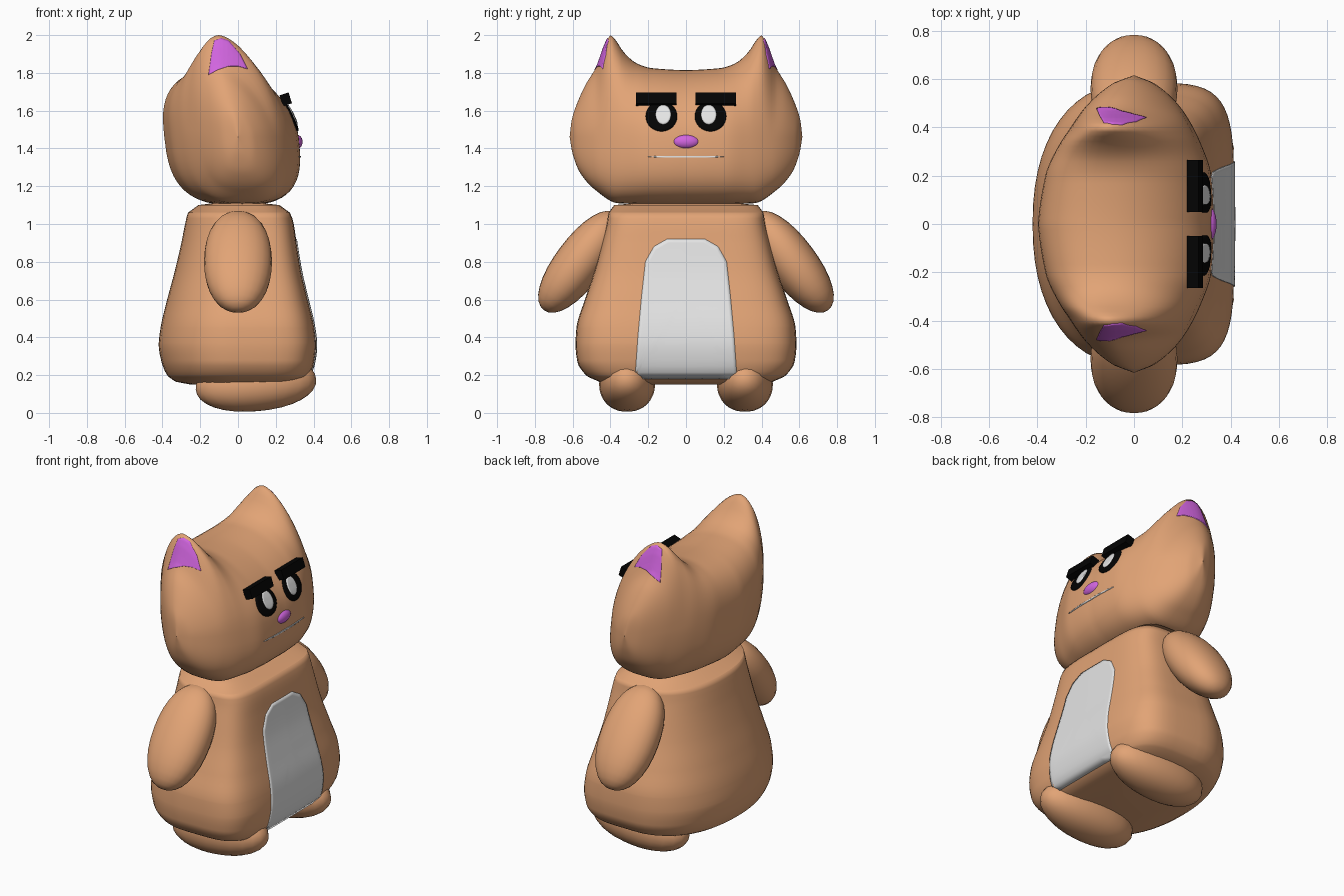
import bpy, bmesh, math
from mathutils import Vector, Matrix
from mathutils.bvhtree import BVHTree

if "Cube" in bpy.data.objects:
    bpy.data.objects.remove(bpy.data.objects["Cube"])


def material(name, rgb):
    m = bpy.data.materials.new(name)
    m.diffuse_color = (*rgb, 1)
    m.use_nodes = True
    m.node_tree.nodes["Principled BSDF"].inputs["Base Color"].default_value = m.diffuse_color
    return m


TAN = material("tan fur", (0.76, 0.37, 0.18))
WHITE = material("white", (0.78, 0.78, 0.78))
BLACK = material("black", (0.001, 0.001, 0.001))
PURPLE = material("purple", (0.64, 0.13, 0.74))


def make(name, bm, mat, smooth=True):
    me = bpy.data.meshes.new(name)
    bm.to_mesh(me)
    bm.free()
    me.materials.append(mat)
    for p in me.polygons:
        p.use_smooth = smooth
    ob = bpy.data.objects.new(name, me)
    bpy.context.collection.objects.link(ob)
    return ob


def curve(table, x):
    """Smooth interpolation through (x, value) pairs."""
    def slope(i):
        if i == 0 or i == len(table) - 1:
            return 0 if i == 0 else (table[i][1] - table[i-1][1]) / (table[i][0] - table[i-1][0])
        a = (table[i][1] - table[i-1][1]) / (table[i][0] - table[i-1][0])
        b = (table[i+1][1] - table[i][1]) / (table[i+1][0] - table[i][0])
        return 0 if a * b <= 0 else 2 * a * b / (a + b)
    x = min(max(x, table[0][0]), table[-1][0])
    i = max(k for k in range(len(table) - 1) if table[k][0] <= x)
    (x0, v0), (x1, v1) = table[i], table[i+1]
    h = x1 - x0
    t = (x - x0) / h
    return (v0 * (2*t**3 - 3*t*t + 1) + slope(i) * h * (t**3 - 2*t*t + t)
            + v1 * (3*t*t - 2*t**3) + slope(i+1) * h * (t**3 - t*t))


def power(v, n):
    return math.copysign(abs(v) ** (2 / n), v)


def loft(name, rings, mat):
    bm = bmesh.new()
    vs = [[bm.verts.new(p) for p in r] for r in rings]
    n = len(vs[0])
    for a, b in zip(vs, vs[1:]):
        for i in range(n):
            j = (i + 1) % n
            bm.faces.new((a[i], a[j], b[j], b[i]))
    bm.faces.new(vs[0])
    bm.faces.new(vs[-1])
    bmesh.ops.recalc_face_normals(bm, faces=bm.faces[:])
    return make(name, bm, mat)


def blob(name, loc, size, mat, rot=(0, 'X'), n=2.0):
    """Rounded, slightly squared ellipsoid."""
    bm = bmesh.new()
    bmesh.ops.create_uvsphere(bm, u_segments=24, v_segments=16, radius=1)
    for v in bm.verts:
        v.co /= sum(abs(c) ** n for c in v.co) ** (1 / n)
    bm.transform(Matrix.Translation(loc) @ Matrix.Rotation(rot[0], 4, rot[1])
                 @ Matrix.Diagonal((*size, 1)))
    return make(name, bm, mat)


def patch(name, target, outline, axis, side, mat, lift=0.005, rings=10, sub=6):
    """Thin plate laid on a surface, outline in (horizontal, z)."""
    tree = BVHTree.FromPolygons([v.co for v in target.data.vertices],
                                [p.vertices[:] for p in target.data.polygons])
    d = Vector((side, 0, 0)) if axis == 'X' else Vector((0, side, 0))
    pts = []
    for a, b in zip(outline, outline[1:] + outline[:1]):
        pts += [Vector(a).lerp(Vector(b), k / sub) for k in range(sub)]
    mid = sum(pts, Vector((0, 0))) / len(pts)

    def put(p, up):
        o = Vector((0, p.x, p.y)) if axis == 'X' else Vector((p.x, 0, p.y))
        hit, nrm, _, _ = tree.ray_cast(o + d * 2, -d)
        if hit is None:
            hit, nrm, _, _ = tree.find_nearest(o + d * 0.4)
        return hit + nrm * up

    bm = bmesh.new()
    centre = bm.verts.new(put(mid, lift))
    loops = [[bm.verts.new(put(mid.lerp(p, r / rings), lift)) for p in pts]
             for r in range(1, rings + 1)]
    loops.append([bm.verts.new(put(p, -0.003)) for p in pts])
    n = len(pts)
    for i in range(n):
        j = (i + 1) % n
        bm.faces.new((centre, loops[0][i], loops[0][j]))
        for a, b in zip(loops, loops[1:]):
            bm.faces.new((a[i], b[i], b[j], a[j]))
    bm.normal_update()
    if sum((f.normal * f.calc_area() for f in bm.faces), Vector()).dot(d) < 0:
        bmesh.ops.reverse_faces(bm, faces=bm.faces[:])
    return make(name, bm, mat)


def ellipse(cx, cz, rx, rz, n=32):
    return [(cx + rx * math.cos(2 * math.pi * i / n), cz + rz * math.sin(2 * math.pi * i / n))
            for i in range(n)]


ANGLES = [2 * math.pi * i / 56 for i in range(56)]

# Body: pear-shaped loft with a flat front and rounder back (z, front, back, half width)
profile = [(.15, .25, .25, .40), (.165, .33, .33, .46), (.2, .38, .375, .53),
           (.27, .405, .405, .575), (.36, .415, .42, .585), (.45, .405, .41, .58),
           (.6, .37, .375, .535), (.75, .335, .335, .485), (.9, .31, .3, .445),
           (1.0, .295, .28, .42), (1.06, .275, .265, .41), (1.1, .22, .21, .38),
           (1.112, .12, .12, .25)]
levels = sorted({r[0] for r in profile} | {.16 + .03 * i for i in range(31)})
rings = []
for z in levels:
    front, back, half = (curve([(r[0], r[k]) for r in profile], z) for k in (1, 2, 3))
    ring = []
    for a in ANGLES:
        c, s = math.cos(a), math.sin(a)
        n, r = (4.8, front) if c > 0 else (2.25, back)
        ring.append((r * power(c, n), half * power(s, n), z))
    rings.append(ring)
body = loft("body", rings, TAN)

# Head with ears: lens-shaped loft from side to side
TOP = [(0, 1.815), (.18, 1.825), (.26, 1.85), (.33, 1.91), (.37, 1.97), (.4, 2.0), (.43, 1.95),
       (.47, 1.84), (.53, 1.74), (.58, 1.63), (.605, 1.55), (.616, 1.46)]
BOTTOM = [(0, 1.1), (.36, 1.11), (.48, 1.18), (.56, 1.27), (.6, 1.37), (.616, 1.46)]
DEPTH = [(0, .355), (.2, .335), (.33, .285), (.47, .2), (.58, .085), (.616, 0)]
ROUND = [(0, 2.2), (.2, 2.25), (.33, 2.1), (.4, 1.75), (.5, 1.8), (.616, 2)]
rings = []
for k in range(-40, 41):
    y = .6158 * math.sin(k / 40 * math.pi / 2)
    top, low, depth, n_top = (curve(t, abs(y)) for t in (TOP, BOTTOM, DEPTH, ROUND))
    fade = min(1, depth / .2)  # sections stay centred towards the cheeks
    ring = []
    for a in ANGLES:
        up = math.sin(a) > 0
        n = n_top if up else 2.9
        s = power(math.sin(a), n)
        shift = -.035 * (1 - abs(y) / .616) - (.09 * s ** 1.3 if up else .04 * s) * fade
        z = 1.46 + s * ((top - 1.46) if up else (1.46 - low))
        ring.append((shift + depth * power(math.cos(a), n), y, z))
    rings.append(ring)
head = loft("head", rings, TAN)

# Belly panel
half = [(.27, .185), (.255, .4), (.235, .62), (.215, .8), (.17, .88), (.10, .92)]
patch("belly_panel", body, half + [(-y, z) for y, z in reversed(half)], 'X', 1, WHITE, .005, 14)

for s, side in ((1, "left"), (-1, "right")):
    # Limbs
    blob(side + "_arm", (0, s * .56, .80), (.18, .13, .32), TAN, (s * math.radians(37), 'X'), 2.15)
    blob(side + "_foot", (.095, s * .312, .152), (.32, .148, .143), TAN, (math.radians(-5), 'Y'), 2.15)
    # Inner ear
    patch(side + "_inner_ear", head, [(-.155, 1.79), (-.11, 1.815), (-.05, 1.835), (0, 1.835),
          (.05, 1.82), (.01, 1.9), (-.05, 1.97), (-.09, 1.983), (-.125, 1.97), (-.14, 1.9)],
          'Y', s, PURPLE, .003)
    # Eye and pupil
    patch(side + "_eye", head, ellipse(s * .13, 1.568, .083, .078), 'X', 1, BLACK, .007, 6, 1)
    patch(side + "_pupil", head, ellipse(s * .12, 1.575, .04, .05), 'X', 1, WHITE, .012, 5, 1)
    # Eyebrow
    bm = bmesh.new()
    bmesh.ops.create_cube(bm, size=1)
    bm.transform(Matrix.Translation((.253, s * .158, 1.66)) @ Matrix.Rotation(math.radians(-18), 4, 'Y')
                 @ Matrix.Diagonal((.05, .215, .06, 1)))
    make(side + "_eyebrow", bm, BLACK, False)

# Nose and mouth
blob("nose", (.312, 0, 1.435), (.03, .07, .037), PURPLE)
patch("mouth", head, ellipse(0, 1.356, .2, .005), 'X', 1, WHITE, .004, 4, 1)
